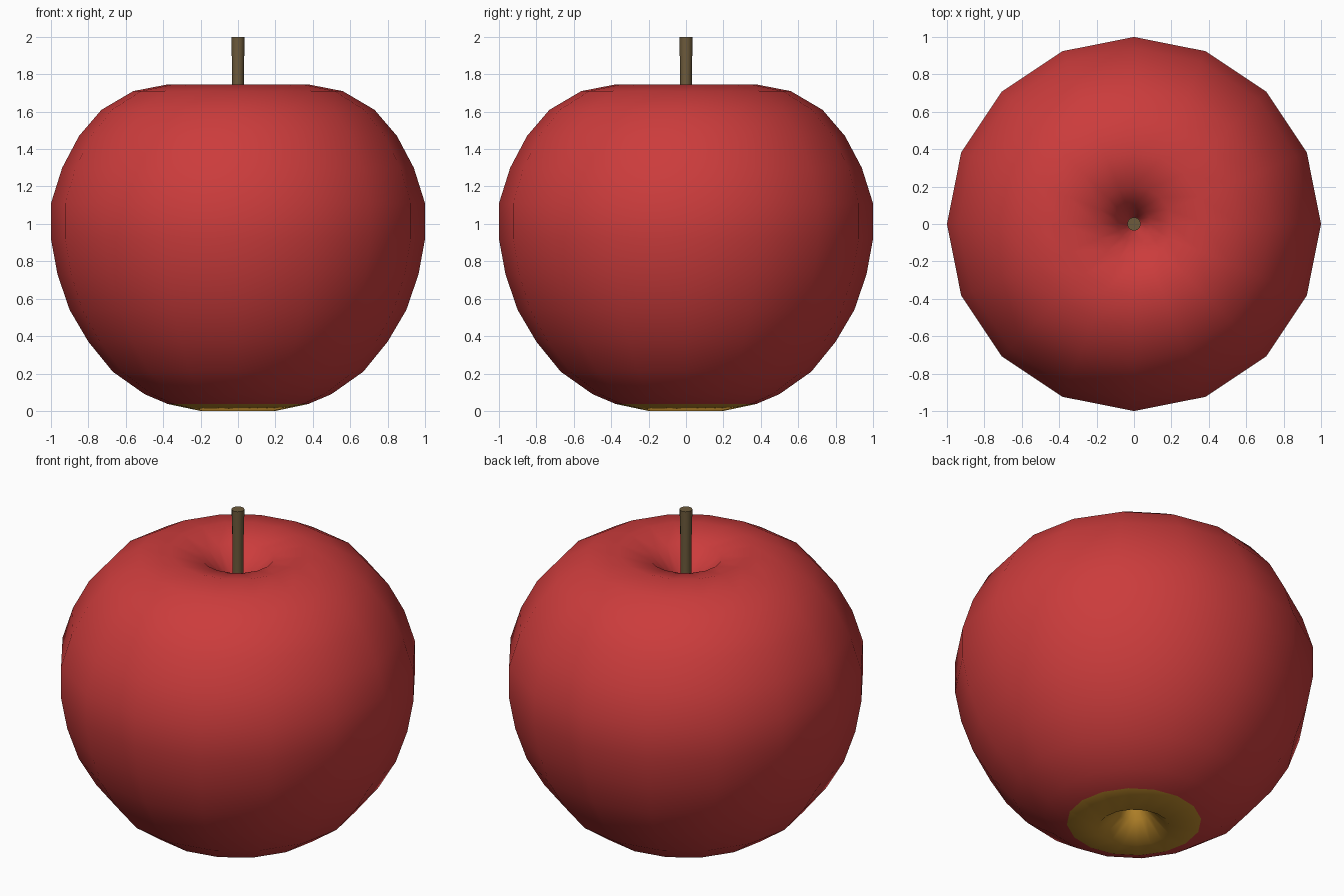
import bpy, bmesh, math

if "Cube" in bpy.data.objects:
    bpy.data.objects.remove(bpy.data.objects["Cube"])


def material(name, rgb):
    m = bpy.data.materials.new(name)
    m.diffuse_color = (*rgb, 1)
    m.use_nodes = True
    m.node_tree.nodes["Principled BSDF"].inputs["Base Color"].default_value = m.diffuse_color
    return m


def lathe(name, profile, sides, mats):
    """Revolve (radius, z) points about z, bottom to top; radius 0 makes a pole."""
    bm = bmesh.new()
    rings = []
    for r, z in profile:
        n = sides if r > 0 else 1
        rings.append([bm.verts.new((r * math.cos(2 * math.pi * i / sides),
                                    r * math.sin(2 * math.pi * i / sides), z))
                      for i in range(n)])
    for a, b in zip(rings, rings[1:]):
        for i in range(sides):
            j = (i + 1) % sides
            quad = [a[i % len(a)], a[j % len(a)], b[j % len(b)], b[i % len(b)]]
            bm.faces.new(list(dict.fromkeys(quad)))
    bmesh.ops.recalc_face_normals(bm, faces=bm.faces)
    me = bpy.data.meshes.new(name)
    bm.to_mesh(me)
    bm.free()
    for m in mats:
        me.materials.append(m)
    ob = bpy.data.objects.new(name, me)
    bpy.context.collection.objects.link(ob)
    me.shade_smooth()
    return ob


red = material("apple red", (0.60, 0.045, 0.045))
ochre = material("ochre base", (0.54, 0.27, 0.026))
brown = material("stem brown", (0.155, 0.105, 0.045))

# Fruit body with a dimple at each end
profile = [(0, 0.30), (0.04, 0.20), (0.09, 0.10), (0.20, 0.005), (0.375, 0.037),
           (0.50, 0.09), (0.67, 0.21), (0.80, 0.37), (0.90, 0.54), (0.965, 0.73),
           (1.0, 0.92), (1.0, 1.11), (0.94, 1.30), (0.85, 1.47), (0.73, 1.61),
           (0.56, 1.71), (0.38, 1.745), (0.20, 1.70), (0.09, 1.59), (0.04, 1.48),
           (0, 1.40)]
fruit = lathe("apple_body", profile, 16, [red, ochre])

# Blossom end: the lowest rings and the dimple inside them
for f in fruit.data.polygons:
    if f.center.z < 0.35 and math.hypot(f.center.x, f.center.y) < 0.37:
        f.material_index = 1

# Stem, flaring slightly at its top
stem = lathe("stem", [(0, 1.40), (0.03, 1.40), (0.031, 1.80), (0.036, 2.0), (0, 2.0)],
             12, [brown])
bpy.ops.object.select_all(action='DESELECT')
stem.select_set(True)
bpy.context.view_layer.objects.active = stem
bpy.ops.object.shade_smooth_by_angle(angle=math.radians(40))

# Stand the fruit exactly on the ground
for v in fruit.data.vertices:
    if v.co.z < 0.01:
        v.co.z = 0
